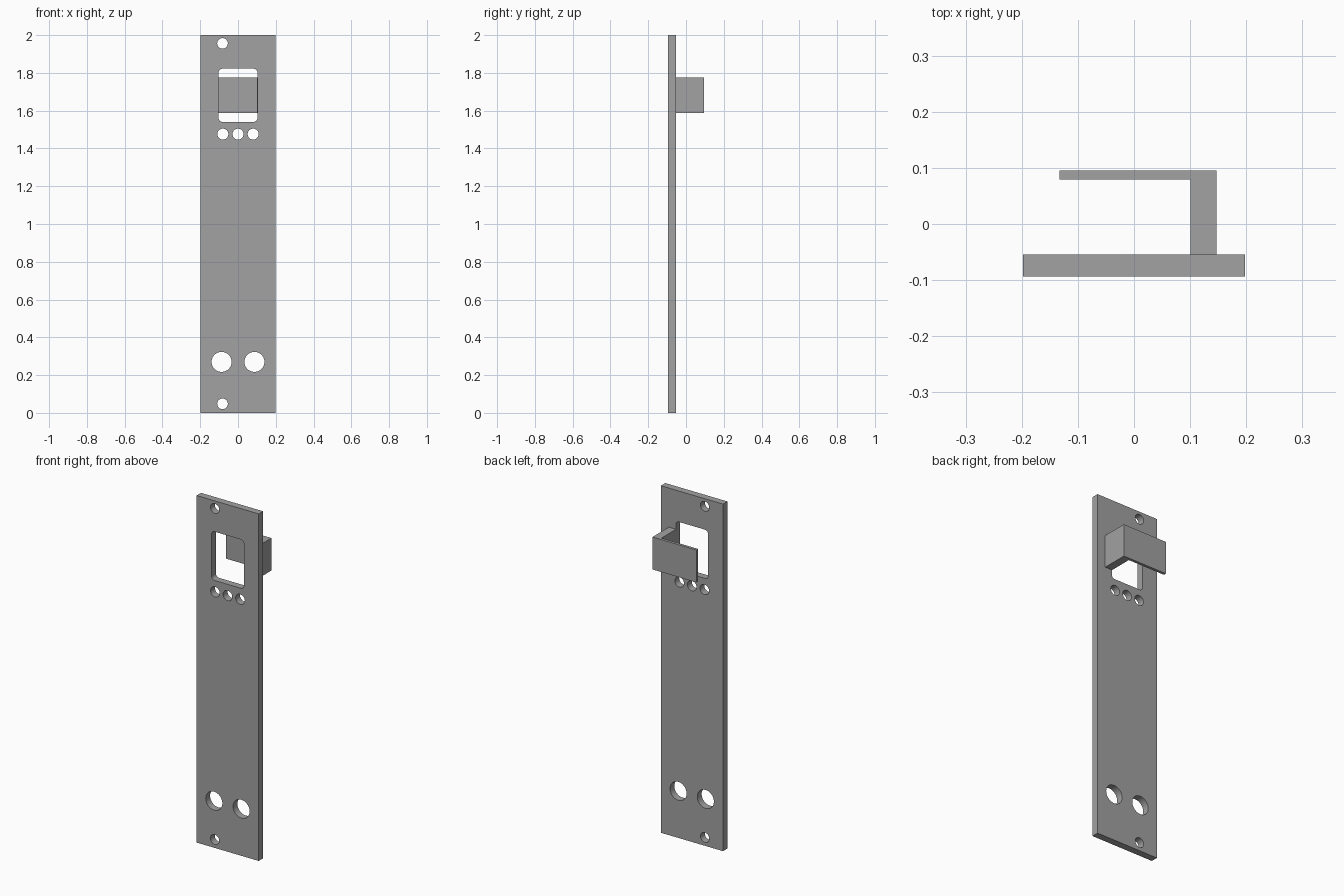
import bpy, bmesh, math
from mathutils import Vector

cube = bpy.data.objects.get("Cube")
if cube:
    bpy.data.objects.remove(cube, do_unlink=True)

grey = bpy.data.materials.new("mid grey")
grey.use_nodes = True
colour = (0.36, 0.36, 0.36, 1)
grey.diffuse_color = colour
grey.node_tree.nodes["Principled BSDF"].inputs["Base Color"].default_value = colour


def circle(x, z, radius, sides=48):
    steps = [math.tau * i / sides for i in range(sides)]
    return [(x + radius * math.cos(a), z + radius * math.sin(a)) for a in steps]


def rounded_rectangle(x0, x1, z0, z1, radius, steps=8):
    corners = [(x1, z1, -1, -1), (x0, z1, 1, -1), (x0, z0, 1, 1), (x1, z0, -1, 1)]
    points = []
    for quarter, (x, z, sx, sz) in enumerate(corners):
        for i in range(steps + 1):
            a = math.pi / 2 * (quarter + i / steps)
            points.append((x + radius * (sx + math.cos(a)),
                           z + radius * (sz + math.sin(a))))
    return points


def extruded(name, loops, place, depth):
    """Fill an outline (first loop) with holes (other loops) and extrude it."""
    bm = bmesh.new()
    edges = []
    for loop in loops:
        verts = [bm.verts.new(place(u, v)) for u, v in loop]
        edges += [bm.edges.new((verts[i - 1], verts[i])) for i in range(len(verts))]
    bmesh.ops.triangle_fill(bm, use_beauty=True, use_dissolve=False, edges=edges)
    result = bmesh.ops.extrude_face_region(bm, geom=bm.faces[:])
    moved = [g for g in result["geom"] if isinstance(g, bmesh.types.BMVert)]
    bmesh.ops.translate(bm, verts=moved, vec=Vector(depth))
    bmesh.ops.recalc_face_normals(bm, faces=bm.faces[:])
    mesh = bpy.data.meshes.new(name)
    bm.to_mesh(mesh)
    bm.free()
    mesh.materials.append(grey)
    obj = bpy.data.objects.new(name, mesh)
    bpy.context.collection.objects.link(obj)
    bpy.ops.object.select_all(action="DESELECT")
    obj.select_set(True)
    bpy.context.view_layer.objects.active = obj
    bpy.ops.object.shade_smooth_by_angle(angle=math.radians(30))
    return obj


# Face plate: window, screw holes, indicator holes and large socket holes
half, front, back = 0.198, -0.094, -0.054
outline = [(-half, 0), (half, 0), (half, 2), (-half, 2)]
window = rounded_rectangle(-0.103, 0.103, 1.541, 1.822, 0.02)
screws = [circle(-0.082, z, 0.028) for z in (0.048, 1.956)]
indicators = [circle(x, 1.476, 0.029) for x in (-0.08, 0, 0.08)]
sockets = [circle(x, 0.27, 0.053) for x in (-0.087, 0.087)]
extruded("face_plate", [outline, window] + screws + indicators + sockets,
         lambda x, z: (x, front, z), (0, back - front, 0))

# L-shaped bracket standing on the back of the plate, behind the window
profile = [(0.101, back), (0.147, back), (0.147, 0.095),
           (-0.133, 0.095), (-0.133, 0.079), (0.101, 0.079)]
extruded("rear_bracket", [profile], lambda x, y: (x, y, 1.588), (0, 0, 0.187))
